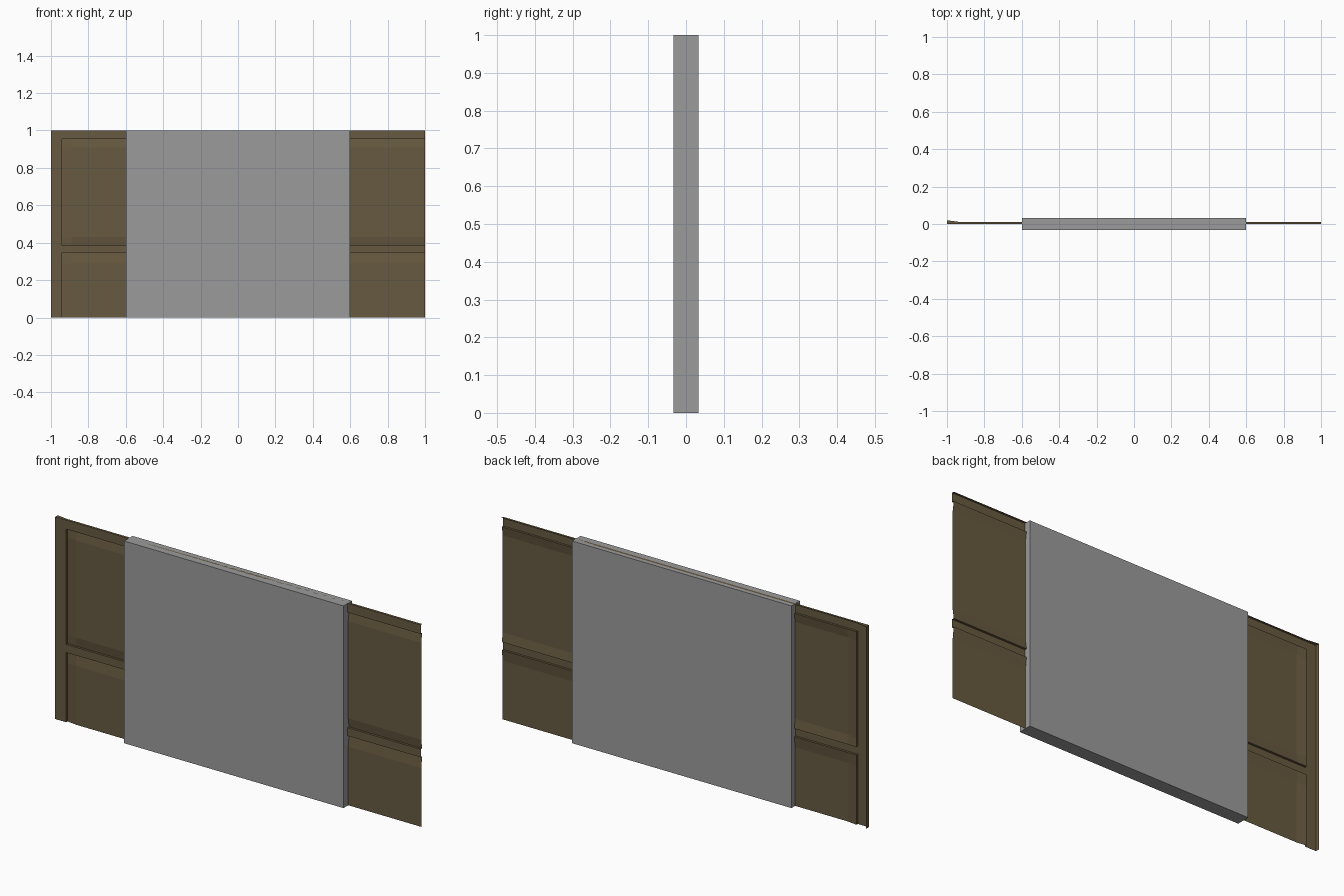
import bpy, bmesh

if "Cube" in bpy.data.objects:
    bpy.data.objects.remove(bpy.data.objects["Cube"])


def material(name, rgb):
    m = bpy.data.materials.new(name)
    m.diffuse_color = (*rgb, 1)
    m.use_nodes = True
    m.node_tree.nodes["Principled BSDF"].inputs["Base Color"].default_value = m.diffuse_color
    return m


def add_object(name, bm, mat):
    me = bpy.data.meshes.new(name)
    bm.to_mesh(me)
    bm.free()
    me.materials.append(mat)
    ob = bpy.data.objects.new(name, me)
    bpy.context.collection.objects.link(ob)
    return ob


brown = material("dark_wood", (0.135, 0.100, 0.051))
grey = material("plain_grey", (0.33, 0.33, 0.33))

# Central solid block
bm = bmesh.new()
bmesh.ops.create_cube(bm, size=1)
for v in bm.verts:
    v.co.x *= 1.2
    v.co.y *= 0.066
    v.co.z += 0.5
add_object("centre_block", bm, grey)

# Panelled sheet: R = rail, G = groove beside a rail, F = raised panel field
depth = {"R": 0.0, "G": 0.011, "F": 0.004}
columns = [(-1, "R"), (-0.94, "R"), (-0.94, "G"), (-0.89, "F"), (1, "F")]
rows = [(0, "F"), (0.29, "F"), (0.345, "G"), (0.345, "R"), (0.385, "R"),
        (0.385, "G"), (0.43, "F"), (0.91, "F"), (0.955, "G"),
        (0.955, "R"), (1, "R")]
bm = bmesh.new()
grid = []
for z, rk in rows:
    line = []
    for x, ck in columns:
        kind = next(k for k in "RGF" if k in (rk, ck))
        line.append(bm.verts.new((x, depth[kind], z)))
    grid.append(line)
for a, b in zip(grid, grid[1:]):
    for i in range(len(columns) - 1):
        bm.faces.new((a[i], a[i + 1], b[i + 1], b[i]))

# Folded returns along the top edge and the left end
def strip(points):
    bm.faces.new([bm.verts.new(p) for p in points])


strip([(-1, 0, 1), (-0.94, 0, 1), (-0.94, 0.012, 1), (-1, 0.02, 1)])
strip([(-0.94, 0, 1), (1, 0, 1), (1, 0.012, 1), (-0.94, 0.012, 1)])
strip([(-1, 0, 0), (-1, 0, 1), (-1, 0.02, 1), (-1, 0.02, 0)])
bmesh.ops.remove_doubles(bm, verts=bm.verts, dist=0.0001)
add_object("wall_panelling", bm, brown)
